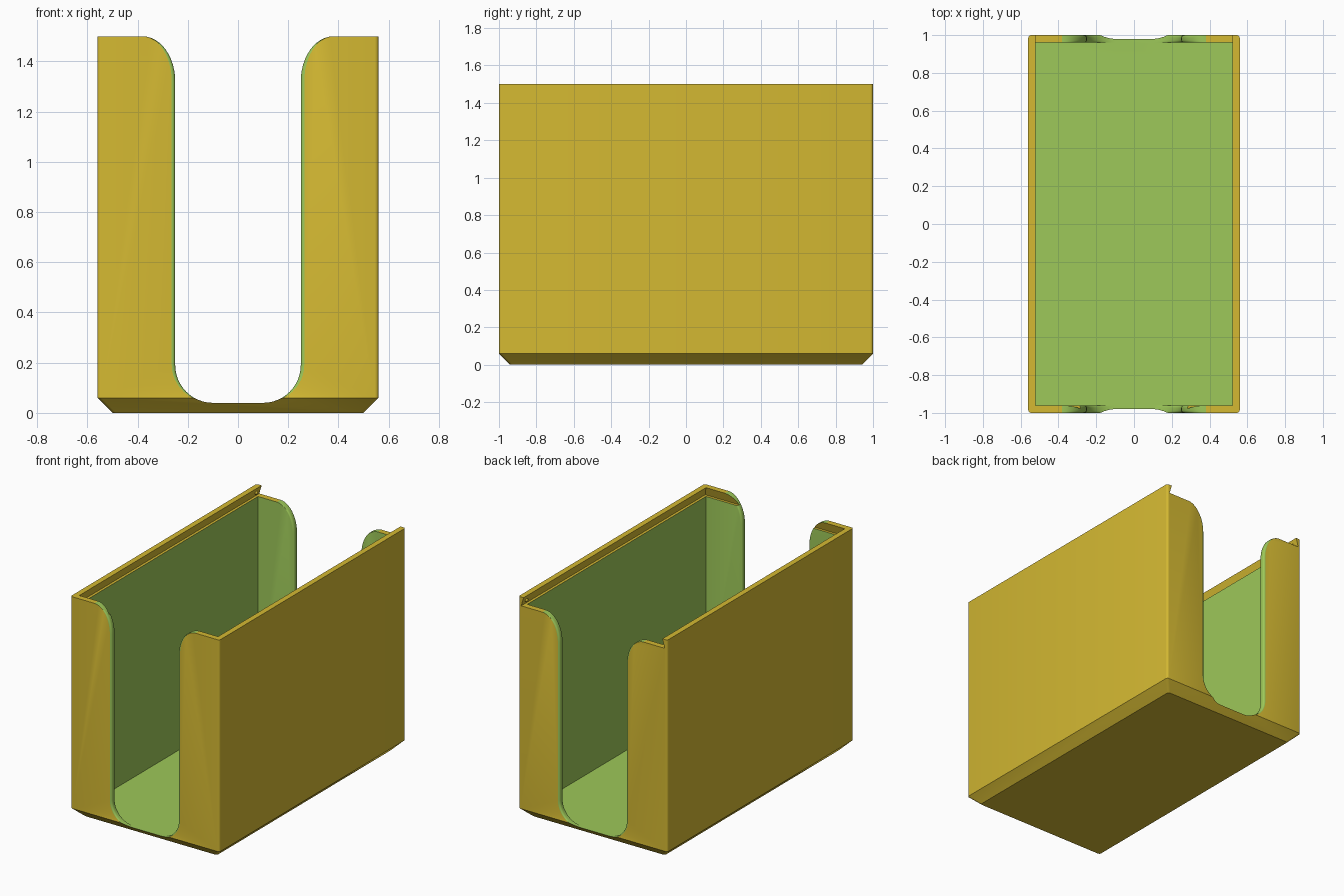
import bpy, bmesh
from math import sin, cos, pi

if "Cube" in bpy.data.objects:
    bpy.data.objects.remove(bpy.data.objects["Cube"], do_unlink=True)


def material(name, rgb):
    m = bpy.data.materials.new(name)
    m.use_nodes = True
    m.diffuse_color = (*rgb, 1)
    m.node_tree.nodes["Principled BSDF"].inputs["Base Color"].default_value = (*rgb, 1)
    return m


MATERIALS = [material("mustard_yellow", (0.66, 0.485, 0.032)),
             material("leaf_green", (0.337, 0.578, 0.1))]
GOLD, GREEN = 0, 1
HX, HY, TOP = 0.56, 1.0, 1.5        # outer half sizes and height
IX, IY = 0.522, 0.96                # cavity half sizes
CHAMFER, FLOOR, LEDGE = 0.06, 0.04, 1.44


def loft(name, rings, colour):
    """Closed solid through rings with equal point counts."""
    bm = bmesh.new()
    loops = [[bm.verts.new(p) for p in ring] for ring in rings]
    n = len(loops[0])
    for a, b in zip(loops, loops[1:]):
        for i in range(n):
            j = (i + 1) % n
            bm.faces.new((a[i], a[j], b[j], b[i]))
    bm.faces.new(loops[0])
    bm.faces.new(loops[-1])
    bmesh.ops.recalc_face_normals(bm, faces=bm.faces)
    for f in bm.faces:
        f.material_index = colour
    mesh = bpy.data.meshes.new(name)
    bm.to_mesh(mesh)
    bm.free()
    for m in MATERIALS:
        mesh.materials.append(m)
    obj = bpy.data.objects.new(name, mesh)
    bpy.context.collection.objects.link(obj)
    return obj


def rounded_rect(z, inset, r=0.015, steps=4):
    pts = []
    for k, (sx, sy) in enumerate([(1, 1), (-1, 1), (-1, -1), (1, -1)]):
        for i in range(steps + 1):
            a = (k + i / steps) * pi / 2
            pts.append((sx * (HX - inset - r) + r * cos(a),
                        sy * (HY - inset - r) + r * sin(a), z))
    return pts


def rect(x, y0, y1, z):
    return [(-x, y0, z), (x, y0, z), (x, y1, z), (-x, y1, z)]


def slot_outline(y, o, top, steps=12):
    """U opening at depth y, widened by o, flaring out to the rim."""
    half = []
    for i in range(steps + 1):
        a = i / steps * pi / 2
        half.append((0.1 + (0.15 + o) * sin(a), y, FLOOR + 0.15 * (1 - cos(a))))
    for i in range(steps + 1):
        a = i / steps * pi / 2
        half.append((0.38 - (0.13 - o) * cos(a), y, top - 0.18 * (1 - sin(a))))
    half.append((0.38, y, TOP + 0.1))
    return half + [(-x, y, z) for x, y, z in reversed(half)]


def slot_cutter(name, side, top, r=0.014, steps=5):
    """Slot through one end wall, with rounded lips on both faces."""
    mid, flat = (HY + IY) / 2, (HY - IY) / 2 - r
    depths = [(IY - 0.06, r)]
    arc = [i / steps * pi / 2 for i in range(steps + 1)]
    depths += [(mid - flat - r * sin(a), r * (1 - cos(a))) for a in reversed(arc)]
    depths += [(mid + flat + r * sin(a), r * (1 - cos(a))) for a in arc]
    depths.append((HY + 0.06, r))
    return loft(name, [slot_outline(side * y, o, top) for y, o in depths], GREEN)


# Outer shell with rounded corners and chamfered base
box = loft("card_tray", [rounded_rect(0, CHAMFER), rounded_rect(CHAMFER, 0),
                         rounded_rect(TOP, 0)], GOLD)

# Cavity, undercut lid track open at the back, and the two end slots
cutters = [
    loft("cavity_cutter", [rect(IX, -IY, IY, FLOOR), rect(IX, -IY, IY, LEDGE + 0.01)], GREEN),
    loft("lid_track_cutter", [rect(IX + 0.018, -IY - 0.018, HY + 0.1, LEDGE),
                              rect(IX, -IY, HY + 0.1, TOP),
                              rect(IX, -IY, HY + 0.1, TOP + 0.1)], GOLD),
    slot_cutter("front_slot_cutter", -1, TOP),
    slot_cutter("back_slot_cutter", 1, LEDGE),
]
bpy.context.view_layer.objects.active = box
box.select_set(True)
for cutter in cutters:
    cutter.hide_render = True
    mod = box.modifiers.new(cutter.name, "BOOLEAN")
    mod.operation, mod.solver, mod.object = "DIFFERENCE", "EXACT", cutter
    bpy.ops.object.modifier_apply(modifier=mod.name)
    bpy.data.objects.remove(cutter, do_unlink=True)
bpy.ops.object.shade_smooth_by_angle(angle=pi / 6)

# Small lid catches near the open end of the track
for side, name in ((1, "left_lid_catch"), (-1, "right_lid_catch")):
    bpy.ops.mesh.primitive_uv_sphere_add(segments=12, ring_count=8, radius=0.012,
                                         location=(side * (IX + 0.01), 0.955, 1.465))
    catch = bpy.context.object
    catch.name = name
    catch.data.materials.append(MATERIALS[GOLD])
    bpy.ops.object.shade_smooth()
